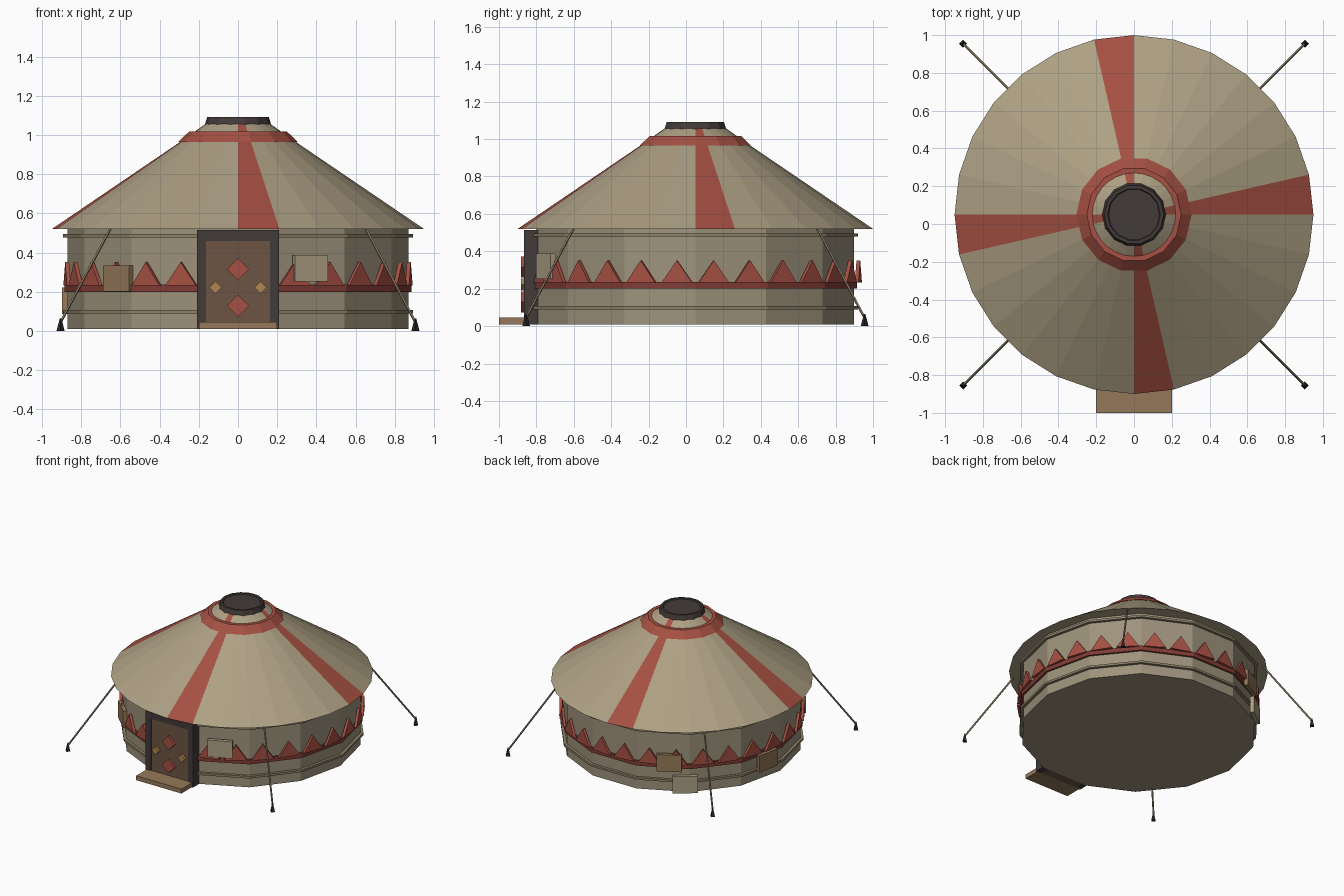
import bpy, bmesh
from math import sin, cos, pi, radians
from mathutils import Vector, Matrix

if "Cube" in bpy.data.objects:
    bpy.data.objects.remove(bpy.data.objects["Cube"])

CY = 0.05          # yurt axis sits slightly behind the origin
SIDES = 14


def mat(name, r, g, b):
    m = bpy.data.materials.new(name)
    m.diffuse_color = (r, g, b, 1)
    m.use_nodes = True
    m.node_tree.nodes["Principled BSDF"].inputs["Base Color"].default_value = m.diffuse_color
    return m


CANVAS = mat("canvas", 0.42, 0.35, 0.23)
WALL = mat("wall_felt", 0.34, 0.29, 0.20)
RED = mat("red_cloth", 0.38, 0.08, 0.055)
DKRED = mat("dark_red_cloth", 0.22, 0.045, 0.035)
DARK = mat("dark_wood", 0.055, 0.043, 0.04)
DOOR = mat("door_wood", 0.15, 0.09, 0.06)
TAN = mat("tan_wood", 0.30, 0.19, 0.10)
GOLD = mat("gold_paint", 0.42, 0.24, 0.08)
ROPE = mat("rope", 0.27, 0.22, 0.14)
IRON = mat("iron", 0.02, 0.02, 0.02)


def finish(name, bm, *mats):
    bmesh.ops.recalc_face_normals(bm, faces=bm.faces)
    me = bpy.data.meshes.new(name)
    bm.to_mesh(me)
    bm.free()
    for m in mats:
        me.materials.append(m)
    ob = bpy.data.objects.new(name, me)
    bpy.context.collection.objects.link(ob)
    return ob


def lathe(name, profile, n, mats, loop=False, stripe=0):
    """Revolve (radius, z) points; loop closes the profile, otherwise ends are capped."""
    bm = bmesh.new()
    rings = [[bm.verts.new((r * cos(2 * pi * k / n), CY + r * sin(2 * pi * k / n), z))
              for k in range(n)] for r, z in profile]
    pairs = list(zip(rings, rings[1:])) + ([(rings[-1], rings[0])] if loop else [])
    for a, b in pairs:
        for k in range(n):
            j = (k + 1) % n
            f = bm.faces.new((a[k], a[j], b[j], b[k]))
            if stripe and k % stripe == 0:
                f.material_index = 1
    if not loop:
        bm.faces.new(rings[0])
        bm.faces.new(rings[-1])
    return finish(name, bm, *mats)


def hoop(name, r, z0, z1, m):
    return lathe(name, [(r - 0.03, z0), (r, z0), (r, z1), (r - 0.03, z1)], SIDES, [m], loop=True)


def box(name, lo, hi, m):
    bm = bmesh.new()
    lo, hi = Vector(lo), Vector(hi)
    bmesh.ops.create_cube(bm, size=1, matrix=Matrix.Translation((lo + hi) / 2)
                          @ Matrix.Diagonal((*(hi - lo), 1)))
    return finish(name, bm, m)


def plate(bm, pts, depth, M):
    """Extruded outline: pts are (x, z), front faces -y before the matrix M."""
    a = [bm.verts.new(M @ Vector((x, 0, z))) for x, z in pts]
    b = [bm.verts.new(M @ Vector((x, depth, z))) for x, z in pts]
    bm.faces.new(a)
    bm.faces.new(b)
    for i in range(len(pts)):
        j = (i + 1) % len(pts)
        bm.faces.new((a[i], a[j], b[j], b[i]))


def on_wall(deg, r, z):
    """Place a -y facing part on the wall at compass angle deg."""
    return (Matrix.Translation((0, CY, z)) @ Matrix.Rotation(radians(deg + 90), 4, 'Z')
            @ Matrix.Translation((0, -r, 0)))


# Wall, roof with four red stripes, top collar and crown
lathe("wall", [(0.87, 0.01), (0.87, 0.52)], SIDES, [WALL])
lathe("roof", [(0.95, 0.52), (0.29, 0.968), (0.16, 1.06)], 28, [CANVAS, RED], stripe=7)
lathe("roof_collar", [(0.27, 0.965), (0.305, 0.965), (0.25, 1.017), (0.21, 1.017)],
      SIDES, [RED], loop=True)
lathe("crown", [(0.17, 1.05), (0.157, 1.092), (0.14, 1.092), (0.135, 1.085)], SIDES, [DARK])

# Bands round the wall
hoop("red_band", 0.886, 0.20, 0.237, DKRED)
for nm, z in (("lower", 0.09), ("upper", 0.478)):
    hoop(nm + "_rope_band", 0.892, z, z + 0.017, ROPE)

# Row of triangles, left out where the door is
bm = bmesh.new()
for k in range(28):
    deg = (k + 0.5) * 360 / 28
    if abs(deg - 270) > 10:
        plate(bm, [(-0.083, 0), (0.083, 0), (0, 0.12)], 0.02, on_wall(deg, 0.887, 0.232))
finish("triangle_trim", bm, RED)

# Door, frame and step
for s, nm in ((-1, "left"), (1, "right")):
    x = sorted((s * 0.163, s * 0.21))
    box(nm + "_door_post", (x[0], -0.867, 0.01), (x[1], -0.79, 0.46), DARK)
box("door_lintel", (-0.21, -0.867, 0.46), (0.21, -0.79, 0.515), DARK)
box("door_panel", (-0.163, -0.862, 0.01), (0.163, -0.79, 0.46), DOOR)
box("door_step", (-0.2, -1.0, 0.01), (0.2, -0.85, 0.045), TAN)

# Painted diamonds on the door
for nm, x, z, h, m in (("upper", 0, 0.315, 0.056, RED), ("lower", 0, 0.13, 0.056, RED),
                       ("left", -0.115, 0.222, 0.032, GOLD), ("right", 0.115, 0.222, 0.032, GOLD)):
    bm = bmesh.new()
    plate(bm, [(-h, 0), (0, -h), (h, 0), (0, h)], 0.03, Matrix.Translation((x, -0.882, z)))
    finish(nm + "_door_diamond", bm, m)

# Sewn patches
for i, (deg, z, m) in enumerate(((-65.3, 0.32, CANVAS), (226, 0.268, TAN), (169.5, 0.155, TAN),
                                 (119, 0.25, TAN), (126.4, 0.08, CANVAS))):
    bm = bmesh.new()
    w, h = 0.092, 0.067
    plate(bm, [(-w, -h), (w, -h), (w, h), (-w, h)], 0.03, on_wall(deg, 0.896, z))
    finish(f"patch_{i + 1}", bm, m)

# Guy ropes and stakes at the four corners
for sx in (-1, 1):
    for sy in (-1, 1):
        side = ("back" if sy > 0 else "front") + ("_right" if sx > 0 else "_left")
        a = Vector((sx * 0.65, CY + sy * 0.65, 0.525))
        b = Vector((sx * 0.905, CY + sy * 0.905, 0.045))
        d = b - a
        bm = bmesh.new()
        bmesh.ops.create_cone(bm, cap_ends=True, segments=5, radius1=0.007, radius2=0.007,
                              depth=d.length, matrix=Matrix.Translation((a + b) / 2)
                              @ d.to_track_quat('Z', 'Y').to_matrix().to_4x4())
        finish(side + "_guy_rope", bm, ROPE)
        bm = bmesh.new()
        bmesh.ops.create_cone(bm, cap_ends=True, segments=4, radius1=0.021, radius2=0.004,
                              depth=0.065, matrix=Matrix.Translation((b.x, b.y, 0.0325)))
        finish(side + "_stake", bm, IRON)
